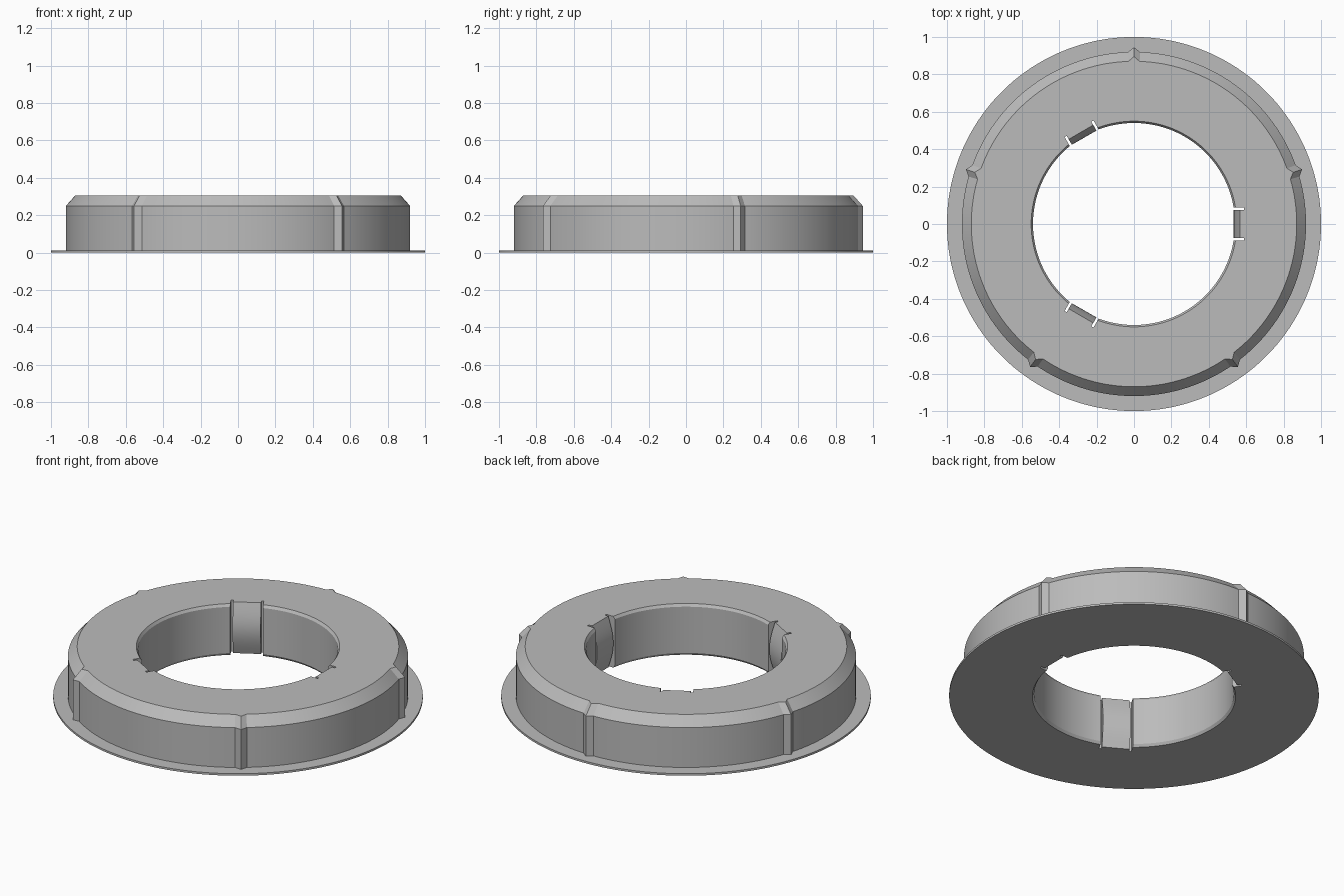
import bpy, bmesh, math
from mathutils import Matrix

if "Cube" in bpy.data.objects:
    bpy.data.objects.remove(bpy.data.objects["Cube"])

H = 0.306
grey = bpy.data.materials.new("plain grey")
grey.diffuse_color = (0.5, 0.5, 0.5, 1)
grey.use_nodes = True
grey.node_tree.nodes["Principled BSDF"].inputs["Base Color"].default_value = grey.diffuse_color


def make_object(name, bm, smooth=True):
    bmesh.ops.recalc_face_normals(bm, faces=bm.faces)
    me = bpy.data.meshes.new(name)
    bm.to_mesh(me)
    bm.free()
    me.materials.append(grey)
    ob = bpy.data.objects.new(name, me)
    bpy.context.collection.objects.link(ob)
    return ob


def shade(ob, degrees=20):
    bpy.ops.object.select_all(action='DESELECT')
    ob.select_set(True)
    bpy.context.view_layer.objects.active = ob
    bpy.ops.object.shade_smooth_by_angle(angle=math.radians(degrees))


def prism(bm, outline, half_width, angle, centre=0.0):
    """Extrude an (r, z) outline sideways and turn it about the ring axis."""
    rot = Matrix.Rotation(angle, 4, 'Z')
    sides = [[bm.verts.new(rot @ Matrix.Translation((r, centre + s * half_width, z)).translation)
              for r, z in outline] for s in (-1, 1)]
    bm.faces.new(sides[0])
    bm.faces.new(sides[1][::-1])
    n = len(outline)
    for i in range(n):
        j = (i + 1) % n
        bm.faces.new((sides[0][i], sides[1][i], sides[1][j], sides[0][j]))


# Ring body: turned profile (radius, height, rib offset) with five pointed ribs
profile = [(0.55, 0, 0), (1.0, 0, 0), (1.0, 0.012, 0), (0.92, 0.012, 0.025),
           (0.92, 0.25, 0.025), (0.87, H, 0.025), (0.55, H, 0),
           (0.54, H - 0.015, 0), (0.54, 0.015, 0)]
RIB = [90 + 72 * k for k in range(5)]
bm = bmesh.new()
rings = []
for a in range(0, 360, 2):
    t = math.radians(a)
    rib = 1 if a in [r % 360 for r in RIB] else 0
    rings.append([bm.verts.new(((r + d * rib) * math.cos(t), (r + d * rib) * math.sin(t), z))
                  for r, z, d in profile])
for k, ring in enumerate(rings):
    nxt = rings[(k + 1) % len(rings)]
    for i in range(len(profile)):
        j = (i + 1) % len(profile)
        bm.faces.new((ring[i], nxt[i], nxt[j], ring[j]))
body = make_object("ring_body", bm)

# Pockets for the three spring tongues, cut through the bore wall
TONGUES = [math.radians(a) for a in (0, 120, 240)]
bm = bmesh.new()
for a in TONGUES:
    prism(bm, [(0.48, -0.1), (0.588, -0.1), (0.588, 0.5), (0.48, 0.5)], 0.089, a)
cutter = make_object("pocket_cutter", bm)
cutter.hide_render = True
cutter.hide_viewport = True
cut = body.modifiers.new("pockets", 'BOOLEAN')
cut.operation = 'DIFFERENCE'
cut.solver = 'EXACT'
cut.object = cutter
bpy.context.view_layer.objects.active = body
bpy.ops.object.modifier_apply(modifier=cut.name)
bpy.data.objects.remove(cutter)
shade(body)

# Spring tongues: bowed inward at mid height, with a narrow slot on each side
bow = [(0.567 - 0.034 * math.sin(math.pi * i / 16), H * i / 16) for i in range(17)]
for k, a in enumerate(TONGUES):
    bm = bmesh.new()
    prism(bm, bow + [(0.589, H), (0.589, 0)], 0.076, a)
    shade(make_object(f"spring_tongue_{k + 1}", bm))
